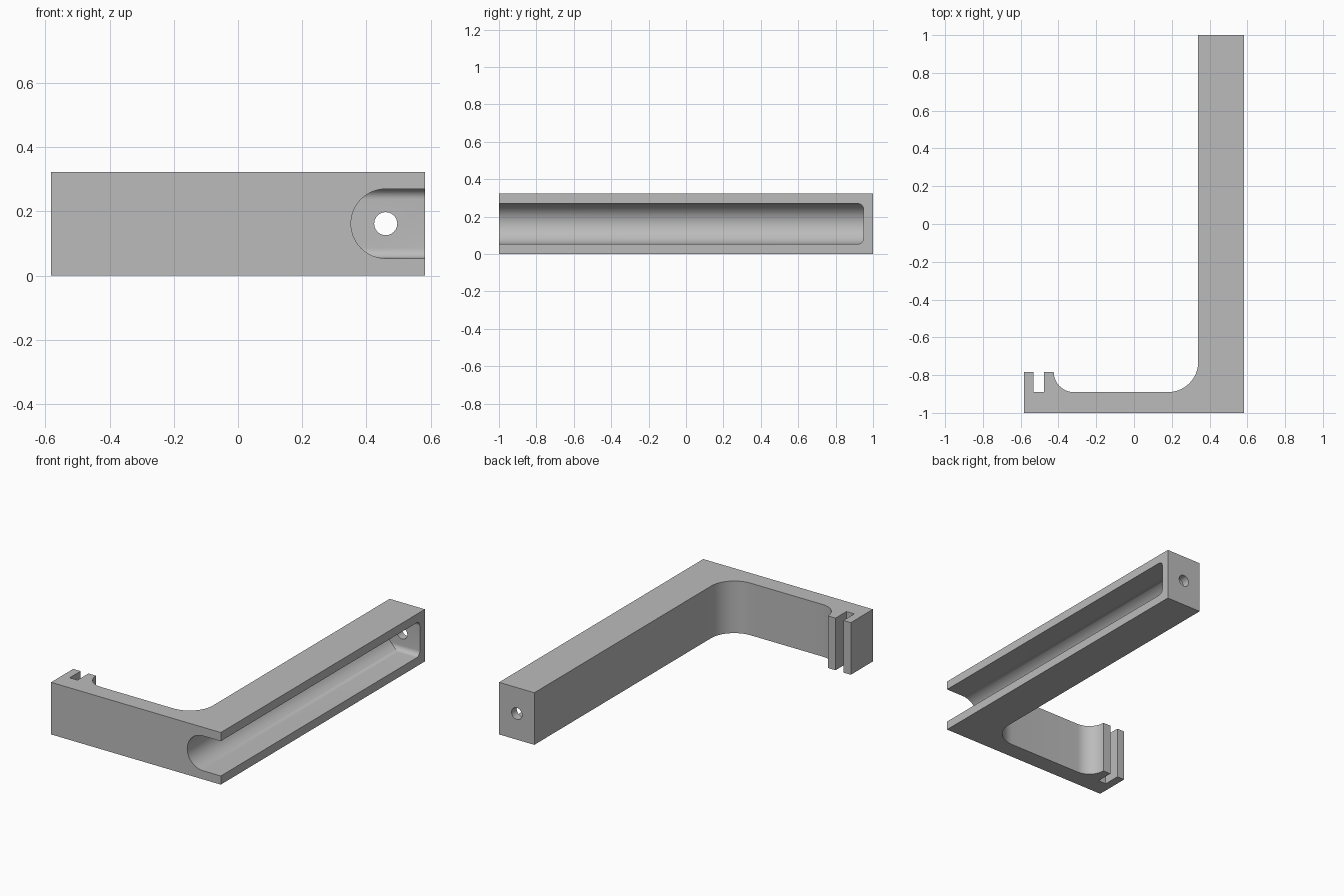
import bpy, bmesh, math
from mathutils import Vector

if "Cube" in bpy.data.objects:
    bpy.data.objects.remove(bpy.data.objects["Cube"])

HEIGHT = 0.323
MID = HEIGHT / 2
BORE_X, BORE_R = 0.46, 0.108

grey = bpy.data.materials.new("plain grey")
grey.use_nodes = True
colour = (0.5, 0.5, 0.5, 1)
grey.diffuse_color = colour
grey.node_tree.nodes["Principled BSDF"].inputs["Base Color"].default_value = colour


def arc(cx, cy, r, start, end, steps=16):
    """Points on a circular arc, angles in degrees."""
    angles = [math.radians(start + (end - start) * i / steps) for i in range(steps + 1)]
    return [(cx + r * math.cos(a), cy + r * math.sin(a)) for a in angles]


def prism(name, points, place, sweep):
    """Extrude a closed 2D profile; place maps each point into space."""
    bm = bmesh.new()
    face = bm.faces.new([bm.verts.new(place(u, v)) for u, v in points])
    ext = bmesh.ops.extrude_face_region(bm, geom=[face])
    moved = [g for g in ext["geom"] if isinstance(g, bmesh.types.BMVert)]
    bmesh.ops.translate(bm, verts=moved, vec=Vector(sweep))
    bmesh.ops.recalc_face_normals(bm, faces=bm.faces)
    mesh = bpy.data.meshes.new(name)
    bm.to_mesh(mesh)
    bm.free()
    mesh.materials.append(grey)
    obj = bpy.data.objects.new(name, mesh)
    bpy.context.collection.objects.link(obj)
    return obj


def combine(obj, tool, operation):
    """Apply a boolean and drop the tool."""
    mod = obj.modifiers.new(operation, 'BOOLEAN')
    mod.operation = operation
    mod.solver = 'EXACT'
    mod.object = tool
    bpy.ops.object.select_all(action='DESELECT')
    bpy.context.view_layer.objects.active = obj
    obj.select_set(True)
    bpy.ops.object.modifier_apply(modifier=mod.name)
    bpy.data.objects.remove(tool)


# L-shaped body with the inner fillet, hook fillet and slotted tip
outline = [(-0.582, -1), (0.582, -1), (0.582, 1), (0.34, 1)]
outline += arc(0.18, -0.73, 0.16, 0, -90)
outline += arc(-0.318, -0.783, 0.107, 270, 180)
outline += [(-0.477, -0.783), (-0.477, -0.89), (-0.531, -0.89),
            (-0.531, -0.783), (-0.582, -0.783)]
bracket = prism("bracket", outline, lambda u, v: (u, v, 0), (0, 0, HEIGHT))

# Round-bottomed channel along the long arm, with softened end corners
channel = [(0.7, MID + BORE_R)] + arc(BORE_X, MID, BORE_R, 90, 270, 32) + [(0.7, MID - BORE_R)]
groove = prism("groove_cutter", channel, lambda u, v: (u, -1.1, v), (0, 2.05, 0))
R = 0.032
top, bottom = MID + BORE_R, MID - BORE_R
limit = [(-1.2, bottom)] + arc(0.95 - R, bottom + R, R, -90, 0, 8)
limit += arc(0.95 - R, top - R, R, 0, 90, 8) + [(-1.2, top)]
rounded = prism("end_cutter", limit, lambda u, v: (0.2, u, v), (0.6, 0, 0))
combine(groove, rounded, 'INTERSECT')
combine(bracket, groove, 'DIFFERENCE')

# Screw hole through the end wall
hole = prism("hole_cutter", arc(BORE_X, MID, 0.036, 0, 345, 23),
             lambda u, v: (u, 0.85, v), (0, 0.3, 0))
combine(bracket, hole, 'DIFFERENCE')

bpy.ops.object.shade_smooth_by_angle(angle=math.radians(30))
